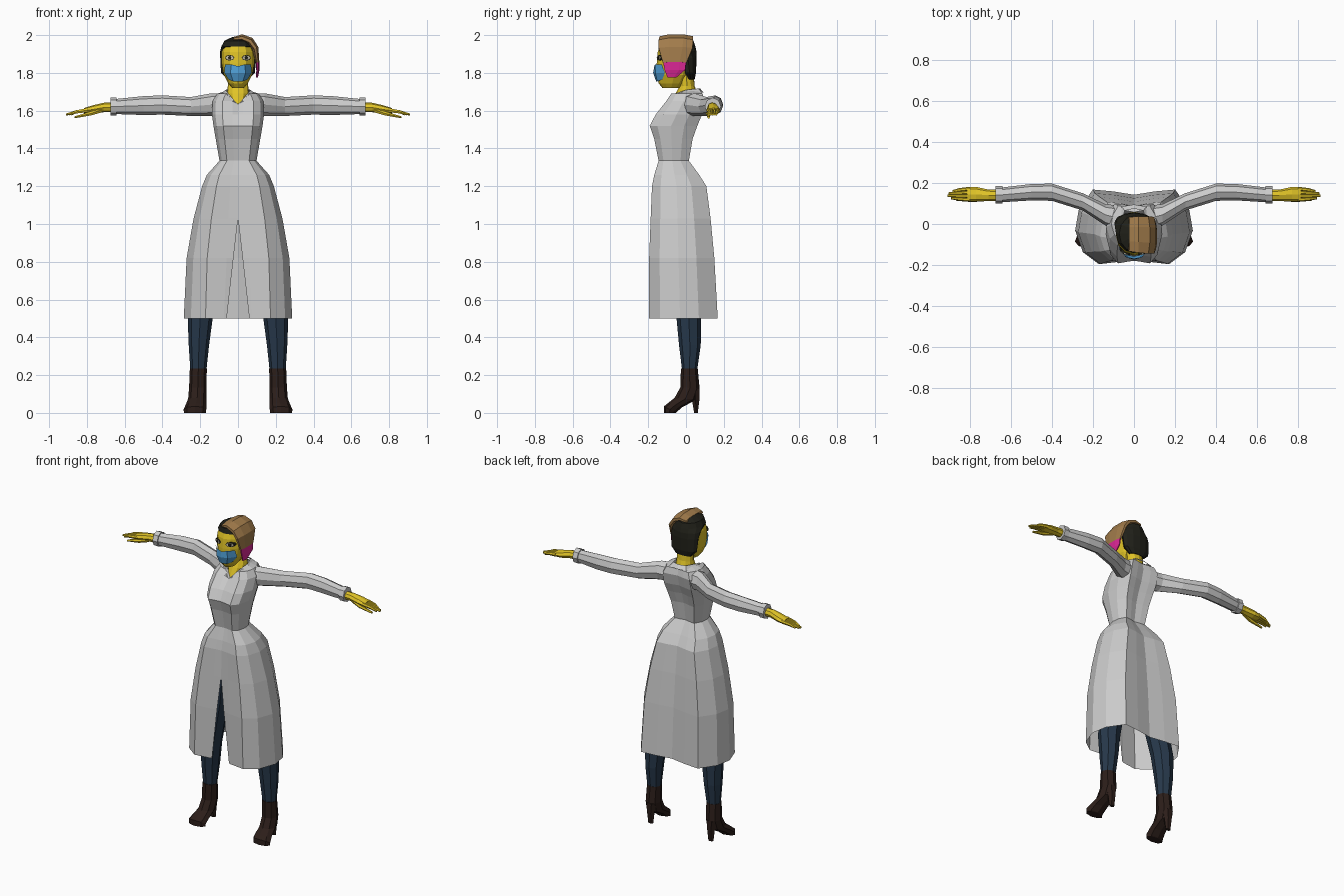
import bpy, bmesh
from math import sin, cos, tau
from mathutils import Vector as V

COLORS = {"skin": (0.75, 0.55, 0.02), "navy": (0.02, 0.04, 0.07), "boot": (0.025, 0.013, 0.01),
          "dark": (0.015, 0.015, 0.01), "brown": (0.36, 0.2, 0.07), "pink": (0.7, 0.02, 0.3),
          "blue": (0.08, 0.35, 0.68), "white": (0.6, 0.55, 0.4)}
MATS = {}
for key, rgb in COLORS.items():
    MATS[key] = bpy.data.materials.new(key)
    MATS[key].diffuse_color = (*rgb, 1)


def loft(name, rows, color=None, closed=True, mirror=False):
    """Skin rows of points; closed rows become capped tubes, open rows become sheets."""
    bm = bmesh.new()
    vs = [[bm.verts.new(p) for p in row] for row in rows]
    n = len(rows[0])
    for r, s in zip(vs, vs[1:]):
        for i in range(n if closed else n - 1):
            j = (i + 1) % n
            bm.faces.new((r[i], r[j], s[j], s[i]))
    if closed:
        bm.faces.new(vs[0])
        bm.faces.new(vs[-1])
    bmesh.ops.recalc_face_normals(bm, faces=bm.faces)
    me = bpy.data.meshes.new(name)
    bm.to_mesh(me)
    bm.free()
    ob = bpy.data.objects.new(name, me)
    bpy.context.collection.objects.link(ob)
    if color:
        me.materials.append(MATS[color])
    if mirror:
        ob.modifiers.new("mirror", 'MIRROR')
    return ob


def ring(c, a, b, n=8, phase=0.0):
    """Ellipse around c with half axes a and b."""
    c, a, b = V(c), V(a), V(b)
    return [c + a * cos(tau * (i + phase) / n) + b * sin(tau * (i + phase) / n) for i in range(n)]


def flat(z, hw, y0, y1, cx=0, n=12):
    """Horizontal ring spanning y0..y1."""
    return ring((cx, (y0 + y1) / 2, z), (hw, 0, 0), (0, (y1 - y0) / 2, 0), n)


def across(x, y, ry, z, rz, n=8):
    """Ring across the arm direction."""
    return ring((x, y, z), (0, ry, 0), (0, 0, rz), n)


# coat: half cross-section, lofted from hem to neck and mirrored; front edge parts below 1.03
SECTION = [(0, -.9), (.22, -.93), (.6, -1), (.87, -.68), (1, -.1), (.94, .45), (.7, 1), (.35, .95), (0, .86)]
COAT = [(.5, .287, -.195, .168, .06), (.82, .272, -.195, .15, .024), (1.03, .235, -.187, .13, 0),
        (1.2, .19, -.18, .108, 0), (1.26, .165, -.168, .07, 0), (1.335, .098, -.145, .015, 0),
        (1.45, .118, -.168, .035, 0), (1.52, .13, -.192, .06, 0), (1.58, .138, -.16, .085, 0),
        (1.65, .135, -.105, .1, 0), (1.69, .11, -.078, .088, 0), (1.705, .065, -.055, .065, 0)]
rows = []
for z, hw, y0, y1, slit in COAT:
    row = []
    for ux, uy in SECTION:
        x = ux * hw
        if uy == -.9:
            x = slit
        elif ux == .22:
            x = max(x, slit + .015)
        h = min(z, 1.635 + x) if uy < -.6 else z       # V neckline
        row.append((x, (y0 + y1) / 2 + uy * (y1 - y0) / 2, h))
    rows.append(row)
loft("coat", rows, closed=False, mirror=True)

# folded collar
loft("collar", [
    [(0, -.1, 1.632), (.05, -.062, 1.69), (.066, 0, 1.71), (.045, .065, 1.717), (0, .075, 1.717)],
    [(.04, -.115, 1.625), (.082, -.08, 1.665), (.09, 0, 1.69), (.06, .085, 1.695), (0, .095, 1.695)]],
    closed=False, mirror=True)

# sleeves and cuffs
loft("sleeve", [across(*s) for s in [
    (.08, .03, .06, 1.63, .062), (.14, .045, .052, 1.632, .06), (.25, .108, .042, 1.622, .05),
    (.4, .155, .042, 1.63, .051), (.5, .155, .04, 1.627, .05), (.645, .142, .036, 1.622, .04)]], mirror=True)
loft("cuff", [across(x, .142, .043, 1.622, .047) for x in (.642, .675)], mirror=True)

# hands: palm, four fingers and thumb
loft("palm", [across(*s) for s in [
    (.66, .14, .027, 1.618, .026), (.71, .14, .028, 1.617, .025), (.77, .145, .036, 1.606, .022),
    (.815, .145, .036, 1.6, .014)]], "skin", mirror=True)
for i in range(4):
    y, tip = .118 + i * .018, (.893, .91, .905, .885)[i]
    loft(f"finger_{i + 1}", [across(.8, y, .0095, 1.602, .012, 6),
                             across(.855, y * .8 + .028, .009, 1.594, .01, 6),
                             across(tip, y * .6 + .056, .006, 1.58, .006, 6)], "skin", mirror=True)
loft("thumb", [across(.72, .13, .014, 1.605, .016, 6), across(.78, .118, .012, 1.585, .012, 6),
               across(.865, .12, .007, 1.565, .006, 6)], "skin", mirror=True)

# trouser legs
loft("trouser_leg", [flat(z, hw, y0, y1, cx, 8) for z, cx, hw, y0, y1 in [
    (1.1, .09, .075, -.12, .05), (.8, .14, .075, -.08, .07), (.5, .2, .066, -.05, .08),
    (.36, .207, .054, -.037, .078), (.22, .21, .042, -.02, .058)]], "navy", mirror=True)

# boots: sections swing from the shaft round to the toe
BOOT = [(.21, .045, (.062, .235), (-.027, .235)), (.213, .046, (.072, .13), (-.03, .135)),
        (.216, .048, (.055, .07), (-.06, .08)), (.222, .056, (-.02, .03), (-.095, .052)),
        (.228, .06, (-.055, .0), (-.116, .035)), (.228, .058, (-.06, 0), (-.116, 0))]
rows = []
for cx, w, p, q in BOOT:
    p, q = V((cx, *p)), V((cx, *q))
    rows.append(ring((p + q) / 2, (w, 0, 0), (p - q) / 2))
loft("boot", rows, "boot", mirror=True)
loft("boot_heel", [flat(.13, .036, .02, .075, .213, 6), flat(.07, .026, .028, .074, .213, 6),
                   flat(0, .018, .042, .064, .213, 6)], "boot", mirror=True)

# neck and head
loft("neck", [flat(*s) for s in [(1.62, .045, -.088, .05), (1.69, .058, -.056, .06),
                                 (1.73, .054, -.034, .046), (1.8, .054, -.04, .04)]], "skin")
loft("head", [flat(*s) for s in [
    (1.72, .032, -.125, -.03), (1.745, .052, -.145, 0), (1.79, .075, -.155, .03), (1.85, .087, -.155, .04),
    (1.91, .087, -.15, .045), (1.955, .07, -.135, .035), (1.975, .035, -.09, 0)]], "skin")

# face covering
loft("face_mask", [
    [(0, -.168, 1.835), (.035, -.164, 1.845), (.069, -.128, 1.845)],
    [(0, -.174, 1.8), (.04, -.162, 1.8), (.073, -.112, 1.8)],
    [(0, -.158, 1.755), (.025, -.152, 1.755), (.05, -.125, 1.765)]], "blue", closed=False, mirror=True)

# eyes: liner, white and iris as stacked discs
for name, color, rx, rz, y in [("eye_liner", "dark", .025, .015, -.143), ("eye_white", "white", .021, .011, -.146),
                               ("eye_iris", "dark", .009, .01, -.149)]:
    loft(name, [ring((.044, d, 1.88), (rx, rx * .45, 0), (0, 0, rz)) for d in (-.12, y)], color, mirror=True)

# short dark hair over the back and crown
loft("back_hair", [flat(*s) for s in [
    (1.765, .055, .005, .046), (1.8, .09, -.015, .053), (1.88, .094, -.035, .056), (1.915, .094, -.07, .055),
    (1.94, .088, -.142, .05), (1.97, .072, -.135, .04), (1.99, .03, -.1, .01)]], "dark")


# long fringe swept over one side, with a dyed tip
def lock(name, path, color):
    loft(name, [ring((x, (y0 + y1) / 2, z), (0, (y1 - y0) / 2, 0), (nx, 0, nz), 8, .5)
                for x, z, y0, y1, nx, nz in path], color)


lock("side_fringe", [(-.025, 1.98, -.14, .04, .004, .012), (.02, 1.986, -.147, .045, .003, .02),
                     (.065, 1.968, -.152, .045, .013, .018), (.092, 1.93, -.152, .042, .017, .008),
                     (.103, 1.855, -.128, .008, .011, .002)], "brown")
lock("dyed_tip", [(.103, 1.86, -.126, .006, .0105, .002), (.105, 1.815, -.118, 0, .009, 0),
                  (.101, 1.775, -.1, -.05, .005, 0)], "pink")
